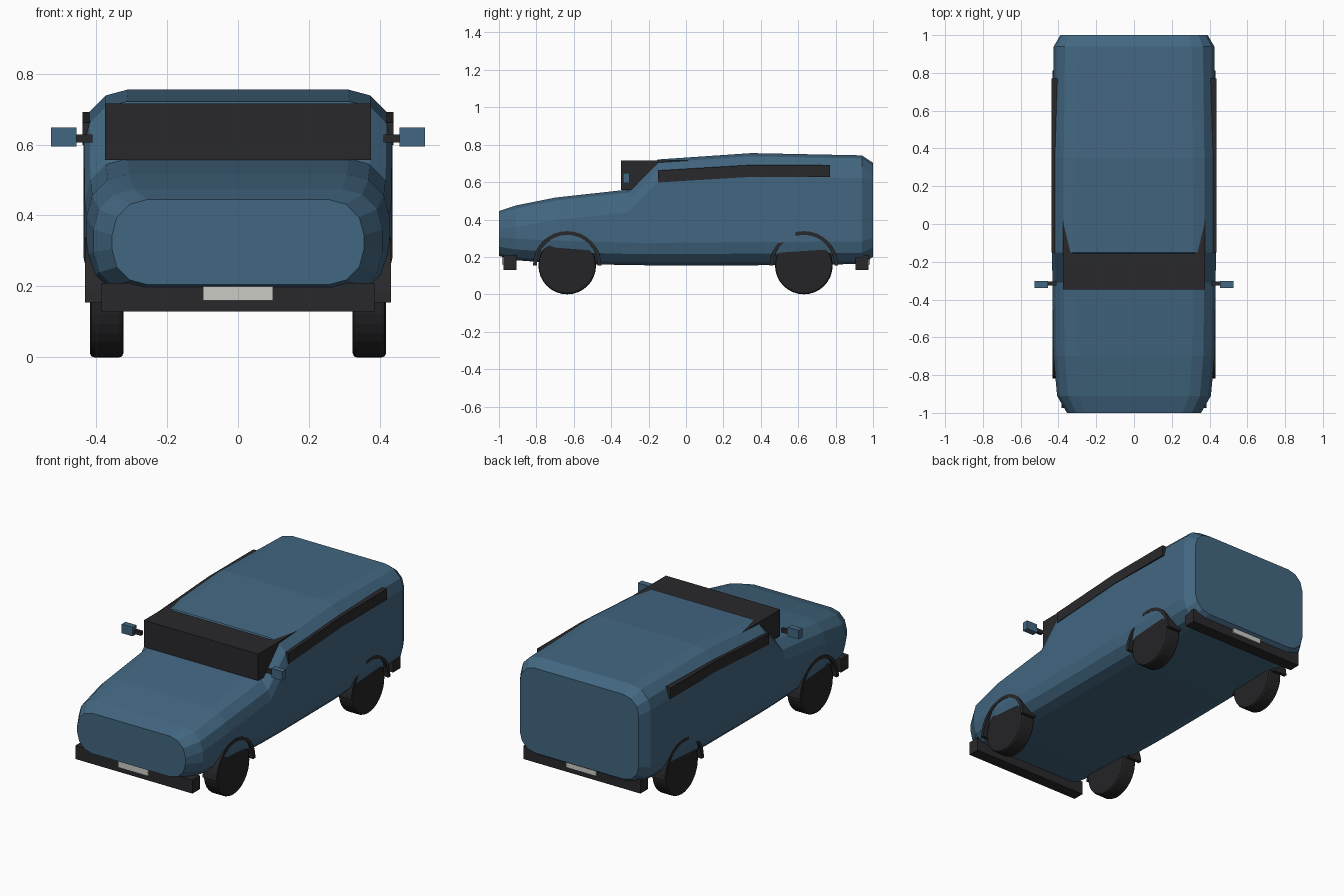
import bpy, bmesh, math
from mathutils import Matrix

if "Cube" in bpy.data.objects:
    bpy.data.objects.remove(bpy.data.objects["Cube"])


def material(name, rgb):
    m = bpy.data.materials.new(name)
    m.diffuse_color = (*rgb, 1)
    m.use_nodes = True
    m.node_tree.nodes["Principled BSDF"].inputs["Base Color"].default_value = m.diffuse_color
    return m


BLUE = material("blue_paint", (0.055, 0.135, 0.22))
DARK = material("dark_trim", (0.022, 0.022, 0.025))
TYRE = material("tyre_rubber", (0.018, 0.018, 0.02))
PLATE = material("plate_white", (0.6, 0.6, 0.56))


def finish(bm, name, mat):
    bmesh.ops.recalc_face_normals(bm, faces=bm.faces)
    me = bpy.data.meshes.new(name)
    bm.to_mesh(me)
    bm.free()
    me.materials.append(mat)
    ob = bpy.data.objects.new(name, me)
    bpy.context.collection.objects.link(ob)
    return ob


def loft(name, rings, mat, closed_ends=True):
    bm = bmesh.new()
    rows = [[bm.verts.new(p) for p in ring] for ring in rings]
    n = len(rows[0])
    for a, b in zip(rows, rows[1:]):
        for i in range(n):
            j = (i + 1) % n
            bm.faces.new((a[i], a[j], b[j], b[i]))
    if closed_ends:
        bm.faces.new(rows[0])
        bm.faces.new(rows[-1])
    return finish(bm, name, mat)


def box(name, x, y, z, mat):
    ring = lambda yy: [(x[0], yy, z[0]), (x[1], yy, z[0]), (x[1], yy, z[1]), (x[0], yy, z[1])]
    return loft(name, [ring(y[0]), ring(y[1])], mat)


def rounded_section(y, w, zb, zt, r):
    pts = []
    corners = [(w - r, zt - r, 0), (r - w, zt - r, 90), (r - w, zb + r, 180), (w - r, zb + r, 270)]
    for cx, cz, start in corners:
        for k in range(4):
            a = math.radians(start + 30 * k)
            pts.append((cx + r * math.cos(a), y, cz + r * math.sin(a)))
    return pts


# Body shell: y, half width, bottom, top, corner radius
stations = [
    (-1.00, 0.355, 0.205, 0.445, 0.10),
    (-0.91, 0.407, 0.182, 0.475, 0.115),
    (-0.70, 0.427, 0.167, 0.517, 0.12),
    (-0.31, 0.432, 0.156, 0.560, 0.12),
    (-0.15, 0.434, 0.155, 0.721, 0.12),
    (0.35, 0.435, 0.155, 0.755, 0.125),
    (0.94, 0.425, 0.162, 0.743, 0.12),
    (1.00, 0.390, 0.200, 0.703, 0.10),
]
loft("body_shell", [rounded_section(*s) for s in stations], BLUE)

# Windscreen block
box("windscreen", (-0.375, 0.375), (-0.347, 0.04), (0.557, 0.715), DARK)

# Bumpers and plates
for end, s in (("front", -1), ("rear", 1)):
    box(end + "_bumper", (-0.384, 0.384), (s * 0.905, s * 0.975), (0.13, 0.21), DARK)
    box(end + "_plate", (-0.098, 0.098), (s * 0.97, s * 0.984), (0.16, 0.20), PLATE)

for side, s in (("left", -1), ("right", 1)):
    # Side window strip
    loft(side + "_window_strip",
         [[(s * 0.40, y, zb), (s * 0.438, y, zb), (s * 0.438, y, zb + 0.064), (s * 0.40, y, zb + 0.064)]
          for y, zb in ((-0.15, 0.598), (0.35, 0.628), (0.77, 0.628))], DARK)

    # Door mirror
    box(side + "_mirror_arm", (s * 0.41, s * 0.456), (-0.325, -0.305), (0.605, 0.628), DARK)
    box(side + "_mirror_head", (s * 0.455, s * 0.527), (-0.338, -0.302), (0.595, 0.648), BLUE)

    for end, y in (("front", -0.635), ("rear", 0.63)):
        # Wheel with chamfered shoulders
        bm = bmesh.new()
        bmesh.ops.create_cone(bm, cap_ends=True, segments=32, radius1=0.154, radius2=0.154, depth=0.094,
                              matrix=Matrix.Translation((s * 0.37, y, 0.154)) @ Matrix.Rotation(math.pi / 2, 4, 'Y'))
        rims = [e for e in bm.edges if abs(e.verts[0].co.x - e.verts[1].co.x) < 1e-5]
        bmesh.ops.bevel(bm, geom=rims, offset=0.012, segments=2, profile=0.5, affect='EDGES')
        finish(bm, f"{end}_{side}_wheel", TYRE)

        # Wheel arch half ring
        rings = []
        for k in range(17):
            a = math.pi * k / 16
            rings.append([(s * x, y + r * math.cos(a), 0.155 + r * math.sin(a))
                          for x, r in ((0.34, 0.163), (0.431, 0.163), (0.431, 0.183), (0.34, 0.183))])
        loft(f"{end}_{side}_wheel_arch", rings, DARK)
